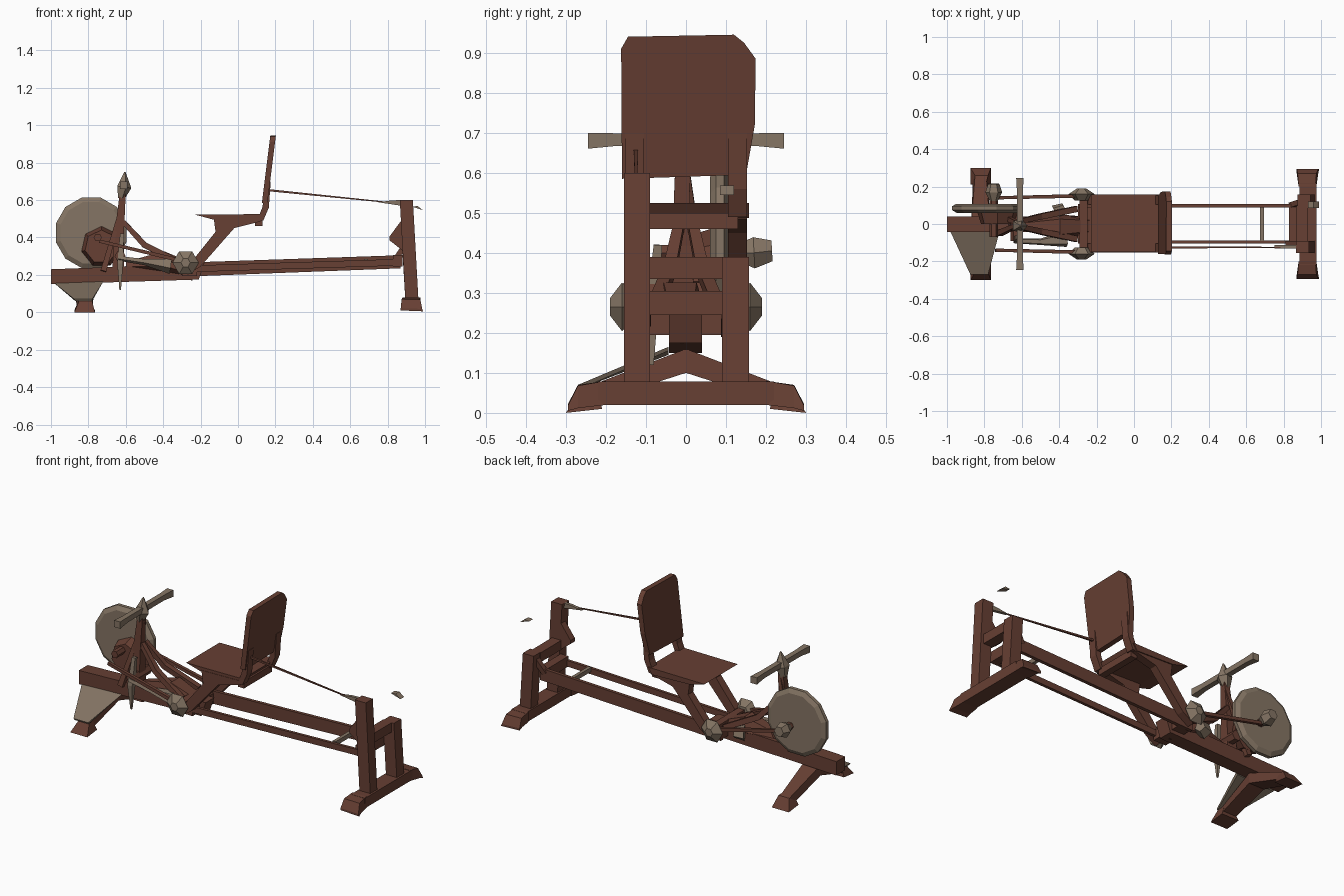
import bpy, bmesh, math
from mathutils import Vector


def material(name, rgb):
    m = bpy.data.materials.new(name)
    m.diffuse_color = (*rgb, 1)
    return m


BROWN = material("dark brown", (0.135, 0.050, 0.033))
TAN = material("dull tan", (0.235, 0.178, 0.128))


def finish(name, bm, mat):
    bmesh.ops.recalc_face_normals(bm, faces=bm.faces)
    me = bpy.data.meshes.new(name)
    bm.to_mesh(me)
    bm.free()
    me.materials.append(mat)
    ob = bpy.data.objects.new(name, me)
    bpy.context.collection.objects.link(ob)
    return ob


def loft(name, rings, mat):
    """Skin a list of equal-length point rings and cap both ends."""
    bm = bmesh.new()
    vs = [[bm.verts.new(p) for p in r] for r in rings]
    n = len(vs[0])
    for a, b in zip(vs, vs[1:]):
        for i in range(n):
            j = (i + 1) % n
            bm.faces.new((a[i], a[j], b[j], b[i]))
    bm.faces.new(vs[0])
    bm.faces.new(vs[-1][::-1])
    return finish(name, bm, mat)


def plate(name, pts, y0, y1, mat=BROWN):
    """Side profile (x, z) extruded from y0 to y1."""
    return loft(name, [[(x, y, z) for x, z in pts] for y in (y0, y1)], mat)


def box(name, x0, x1, y0, y1, z0, z1, mat=BROWN):
    return plate(name, [(x0, z0), (x1, z0), (x1, z1), (x0, z1)], y0, y1, mat)


def rod(name, pts, radii, sides=4, mat=BROWN):
    """Straight tapered rod through points with a radius at each."""
    pts = [Vector(p) for p in pts]
    d = (pts[-1] - pts[0]).normalized()
    u = d.cross(Vector((0, 1, 0) if abs(d.y) < 0.9 else (1, 0, 0))).normalized()
    v = d.cross(u)
    ang = [2 * math.pi * (i + 0.5) / sides for i in range(sides)]
    rings = [[p + (u * math.cos(a) + v * math.sin(a)) * r for a in ang]
             for p, r in zip(pts, radii)]
    return loft(name, rings, mat)


# Main beam and side rails
plate("main_beam", [(-1, 0.15), (-0.21, 0.175), (-0.18, 0.26), (-1, 0.23)], -0.042, 0.04)
plate("rear_rail", [(-0.3, 0.19), (0.87, 0.235), (0.87, 0.305), (-0.3, 0.265)], 0.088, 0.108)
plate("front_rail", [(-0.25, 0.215), (0.87, 0.25), (0.87, 0.285), (-0.25, 0.25)], -0.105, -0.088)
box("rail_joint", -0.3, -0.22, -0.105, 0.108, 0.195, 0.255)
box("rail_crossbar", 0.675, 0.695, -0.09, 0.09, 0.26, 0.285, TAN)

# Rear stand: tall and short posts, crossbars, gusset and foot
plate("tall_post", [(0.895, 0.06), (0.965, 0.06), (0.935, 0.6), (0.865, 0.6)], -0.155, -0.09)
plate("short_post", [(0.895, 0.06), (0.965, 0.06), (0.945, 0.39), (0.875, 0.39)], 0.09, 0.158)
box("lower_crossbar", 0.83, 0.88, -0.1, 0.1, 0.245, 0.305)
box("upper_crossbar", 0.87, 0.93, -0.1, 0.1, 0.335, 0.39)
plate("post_gusset", [(0.88, 0.33), (0.88, 0.5), (0.81, 0.405), (0.81, 0.385)], -0.13, -0.09)
rod("side_gusset", [(0.84, 0.1, 0.28), (0.9, 0.12, 0.37)], (0.02, 0.02))
box("rear_foot", 0.885, 0.975, -0.22, 0.22, 0.02, 0.078)
for s in (-1, 1):
    loft("rear_foot_end",
         [[(0.88, s * 0.2, 0.02), (0.975, s * 0.2, 0.02), (0.97, s * 0.2, 0.08), (0.88, s * 0.2, 0.08)],
          [(0.87, s * 0.27, 0.02), (0.985, s * 0.27, 0.012), (0.975, s * 0.27, 0.068), (0.875, s * 0.27, 0.07)],
          [(0.87, s * 0.295, 0.01), (0.99, s * 0.295, 0.005), (0.985, s * 0.295, 0.018), (0.87, s * 0.295, 0.022)]],
         BROWN)

# Front stand: splayed legs with pads, tan web on the near side
for s in (-1, 1):
    loft("front_leg",
         [[(-0.87, 0, 0.1), (-0.77, 0, 0.1), (-0.77, 0, 0.16), (-0.87, 0, 0.16)],
          [(-0.86, s * 0.28, 0.01), (-0.78, s * 0.28, 0.01), (-0.79, s * 0.26, 0.06), (-0.85, s * 0.26, 0.06)]],
         BROWN)
    loft("front_pad",
         [[(-0.85, s * 0.22, 0.07), (-0.79, s * 0.22, 0.07), (-0.78, s * 0.26, 0.06), (-0.85, s * 0.26, 0.06)],
          [(-0.875, s * 0.21, 0.01), (-0.765, s * 0.21, 0.01), (-0.765, s * 0.3, 0), (-0.875, s * 0.3, 0)]],
         BROWN)
loft("leg_web",
     [[(-0.98, -0.044, 0.155), (-0.72, -0.044, 0.165), (-0.78, -0.27, 0.07), (-0.875, -0.27, 0.07)],
      [(-0.97, -0.044, 0.145), (-0.73, -0.044, 0.155), (-0.78, -0.265, 0.06), (-0.87, -0.265, 0.06)]], TAN)

# Seat, backrest and the frame carrying them
plate("seat", [(-0.23, 0.522), (-0.13, 0.495), (0.11, 0.487), (0.135, 0.525)], -0.15, 0.158)
lean = lambda z: 0.125 + (z - 0.5) * 0.125


def back_ring(dx):
    yz = [(-0.16, 0.585), (0.15, 0.595), (0.172, 0.72), (0.174, 0.885),
          (0.145, 0.925), (0.12, 0.945), (-0.145, 0.94), (-0.162, 0.91)]
    return [(lean(z) + dx, y, z) for y, z in yz]


loft("backrest", [back_ring(-0.008), back_ring(0.022)], BROWN)
for s in (-1, 1):
    lo, hi = sorted((s * 0.105, s * 0.152))
    plate("seat_strut", [(-0.27, 0.2), (-0.2, 0.245), (-0.02, 0.45), (0.12, 0.485),
                         (0.12, 0.51), (-0.13, 0.505), (-0.12, 0.43), (-0.24, 0.28)], lo, hi)
    plate("back_strut", [(0.10, 0.485), (0.135, 0.49), (0.165, 0.56), (0.175, 0.7),
                         (0.155, 0.7), (0.13, 0.56)], lo, hi)
    # pivots beside the seat frame
    rod("seat_pivot", [(-0.28, s * 0.125, 0.265), (-0.28, s * 0.16, 0.265), (-0.28, s * 0.19, 0.265)],
        (0.035, 0.07, 0.025), 6, TAN)
    # link rods from pivot to the wheel axle
    rod("link_rod", [(-0.74, s * 0.14, 0.38), (-0.3, s * 0.15, 0.275)], (0.012, 0.014))
rod("pivot_axle", [(-0.27, -0.15, 0.26), (-0.27, 0.15, 0.26)], (0.03, 0.03))
box("seat_crossbar", 0.09, 0.13, -0.13, 0.13, 0.46, 0.5)

# Flywheel with hub and axle
rod("flywheel", [(-0.785, 0.06, 0.425), (-0.785, 0.075, 0.425), (-0.785, 0.095, 0.425), (-0.785, 0.108, 0.425)],
    (0.17, 0.195, 0.195, 0.17), 12, TAN)
rod("wheel_axle", [(-0.75, -0.07, 0.4), (-0.75, 0.15, 0.4)], (0.022, 0.022), 6)
rod("wheel_hub", [(-0.75, 0.12, 0.4), (-0.75, 0.17, 0.4), (-0.75, 0.215, 0.405)], (0.02, 0.045, 0.03), 6, TAN)
rod("wheel_boss", [(-0.73, 0.0, 0.35), (-0.73, 0.062, 0.35)], (0.09, 0.11), 7)

# Handlebar on its column
rod("handlebar", [(-0.61, -0.245, 0.68), (-0.61, -0.17, 0.683), (-0.61, 0.17, 0.683), (-0.61, 0.245, 0.68)],
    (0.028, 0.022, 0.022, 0.028), 4, TAN)
rod("handlebar_clamp", [(-0.625, -0.01, 0.61), (-0.612, -0.01, 0.67), (-0.605, -0.01, 0.75)],
    (0.02, 0.042, 0.004), 5, TAN)
rod("column", [(-0.64, -0.01, 0.24), (-0.635, -0.01, 0.42), (-0.615, -0.01, 0.65)], (0.045, 0.035, 0.022))
for s in (-1, 1):
    rod("column_stay", [(-0.61, 0, 0.6), (-0.72, s * 0.05, 0.22)], (0.014, 0.022))
    rod("column_brace", [(-0.61, s * 0.015, 0.48), (-0.5, s * 0.04, 0.36), (-0.31, s * 0.08, 0.265)],
        (0.018, 0.022, 0.022))
rod("frame_neck", [(-0.6, -0.01, 0.25), (-0.4, -0.015, 0.27), (-0.24, -0.01, 0.22)], (0.025, 0.07, 0.05), 5)

# Cranks and pedals
rod("near_crank", [(-0.63, -0.085, 0.12), (-0.63, -0.085, 0.26), (-0.62, -0.07, 0.42)], (0.006, 0.022, 0.015), 4, TAN)
rod("near_arm", [(-0.64, -0.09, 0.29), (-0.5, -0.095, 0.27), (-0.36, -0.08, 0.25)], (0.014, 0.018, 0.045), 5, TAN)
rod("far_pedal", [(-0.42, 0.06, 0.25), (-0.37, 0.085, 0.25)], (0.045, 0.03), 5, TAN)
rod("crank_axle", [(-0.63, -0.09, 0.3), (-0.63, 0.07, 0.3)], (0.03, 0.03), 6)

# Tension cord behind the backrest and loose end tabs
rod("tension_cord", [(0.17, -0.125, 0.652), (0.8, -0.125, 0.588)], (0.008, 0.004))
plate("near_tab", [(0.75, 0.588), (0.87, 0.57), (0.87, 0.6), (0.82, 0.598)], -0.13, -0.112, TAN)
plate("far_tab", [(0.93, 0.565), (0.99, 0.545), (0.96, 0.568)], 0.085, 0.12, TAN)
